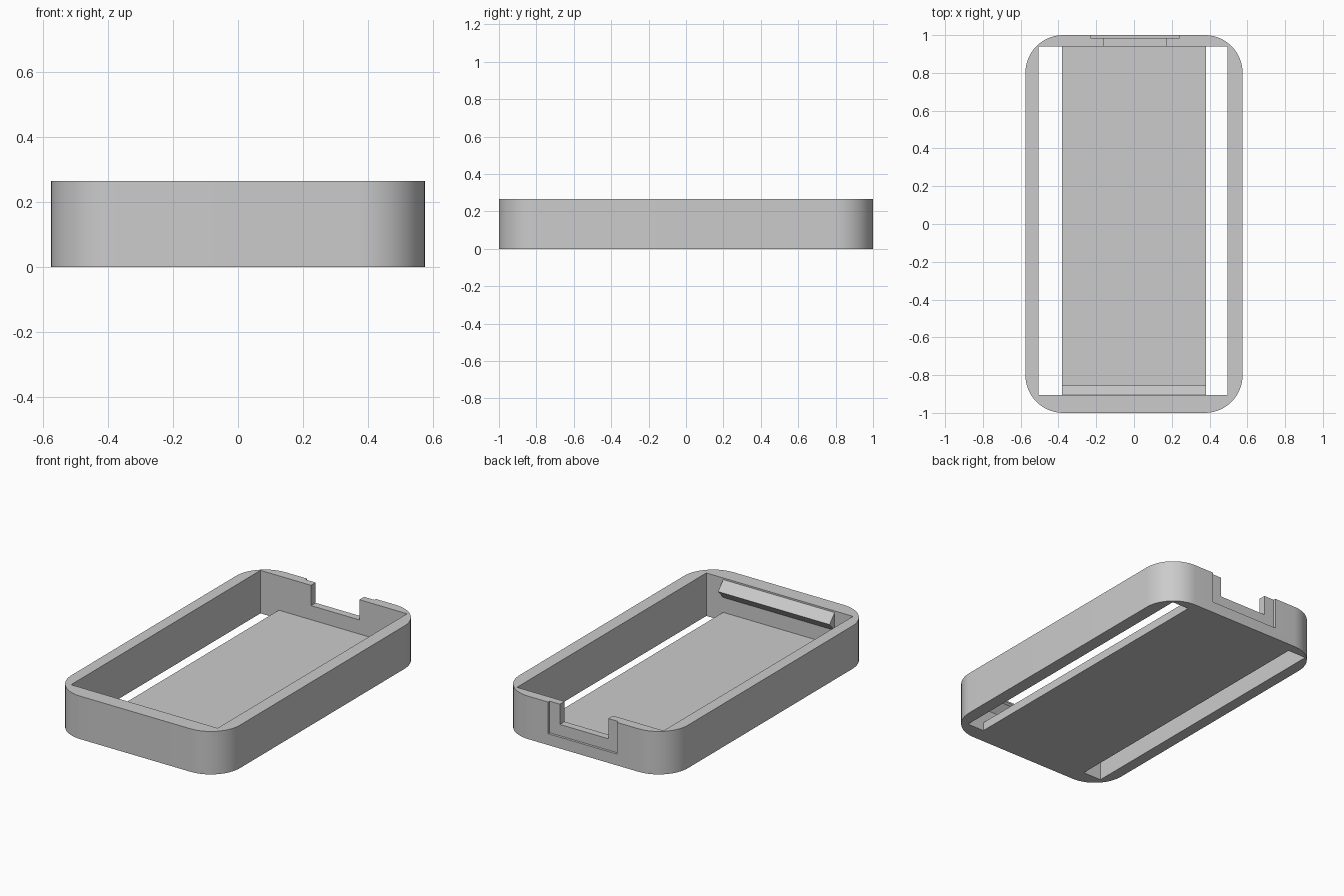
import bpy, bmesh, math

if "Cube" in bpy.data.objects:
    bpy.data.objects.remove(bpy.data.objects["Cube"], do_unlink=True)

HEIGHT = 0.265
FLOOR = 0.053
FRONT, BACK = -0.905, 0.94      # inner faces of the end walls
RIGHT, LEFT = -0.505, 0.495     # inner faces of the side walls

grey = bpy.data.materials.new("plain grey")
grey.use_nodes = True
colour = (0.6, 0.6, 0.6, 1)
grey.diffuse_color = colour
grey.node_tree.nodes["Principled BSDF"].inputs["Base Color"].default_value = colour


def prism(name, outline, offset):
    """Extrude a closed outline of 3D points by an offset vector."""
    bm = bmesh.new()
    face = bm.faces.new([bm.verts.new(p) for p in outline])
    grown = bmesh.ops.extrude_face_region(bm, geom=[face], use_keep_orig=True)
    verts = [g for g in grown["geom"] if isinstance(g, bmesh.types.BMVert)]
    bmesh.ops.translate(bm, verts=verts, vec=offset)
    bmesh.ops.recalc_face_normals(bm, faces=bm.faces)
    mesh = bpy.data.meshes.new(name)
    bm.to_mesh(mesh)
    bm.free()
    mesh.materials.append(grey)
    obj = bpy.data.objects.new(name, mesh)
    bpy.context.collection.objects.link(obj)
    return obj


def box(name, x0, x1, y0, y1, z0, z1):
    outline = [(x0, y0, z0), (x1, y0, z0), (x1, y1, z0), (x0, y1, z0)]
    return prism(name, outline, (0, 0, z1 - z0))


def cut(target, cutter):
    """Subtract a cutter for good, then discard it."""
    cutter.hide_render = True
    mod = target.modifiers.new("cut", "BOOLEAN")
    mod.operation = "DIFFERENCE"
    mod.solver = "EXACT"
    mod.object = cutter
    bpy.context.view_layer.objects.active = target
    bpy.ops.object.modifier_apply(modifier=mod.name)
    bpy.data.objects.remove(cutter, do_unlink=True)


# Rounded outer wall
half_x, half_y, radius, steps = 0.575, 1.0, 0.2, 14
outline = []
for corner, (sx, sy) in enumerate([(1, 1), (-1, 1), (-1, -1), (1, -1)]):
    for i in range(steps + 1):
        a = math.pi / 2 * (corner + i / steps)
        outline.append((sx * (half_x - radius) + radius * math.cos(a),
                        sy * (half_y - radius) + radius * math.sin(a), 0))
wall = prism("outer_wall", outline, (0, 0, HEIGHT))

# Cavity, then the stepped notch in the back wall
cut(wall, box("cavity_cutter", RIGHT, LEFT, FRONT, BACK, -0.1, 0.5))
cut(wall, box("recess_cutter", -0.23, 0.24, 0.985, 1.1, 0.07, 0.5))
cut(wall, box("notch_cutter", -0.16, 0.17, 0.9, 1.1, 0.14, 0.5))

# Floor strip, leaving an open slot along each side
box("floor", -0.38, 0.38, FRONT, BACK, 0, FLOOR)

# Triangular catch along the inside of the front wall
prism("front_catch",
      [(-0.38, FRONT, 0.255), (-0.38, FRONT + 0.05, 0.2), (-0.38, FRONT, 0.145)],
      (0.76, 0, 0))

# Smooth the round corners only
bpy.ops.object.select_all(action="DESELECT")
wall.select_set(True)
bpy.context.view_layer.objects.active = wall
bpy.ops.object.shade_smooth_by_angle(angle=math.radians(30))
